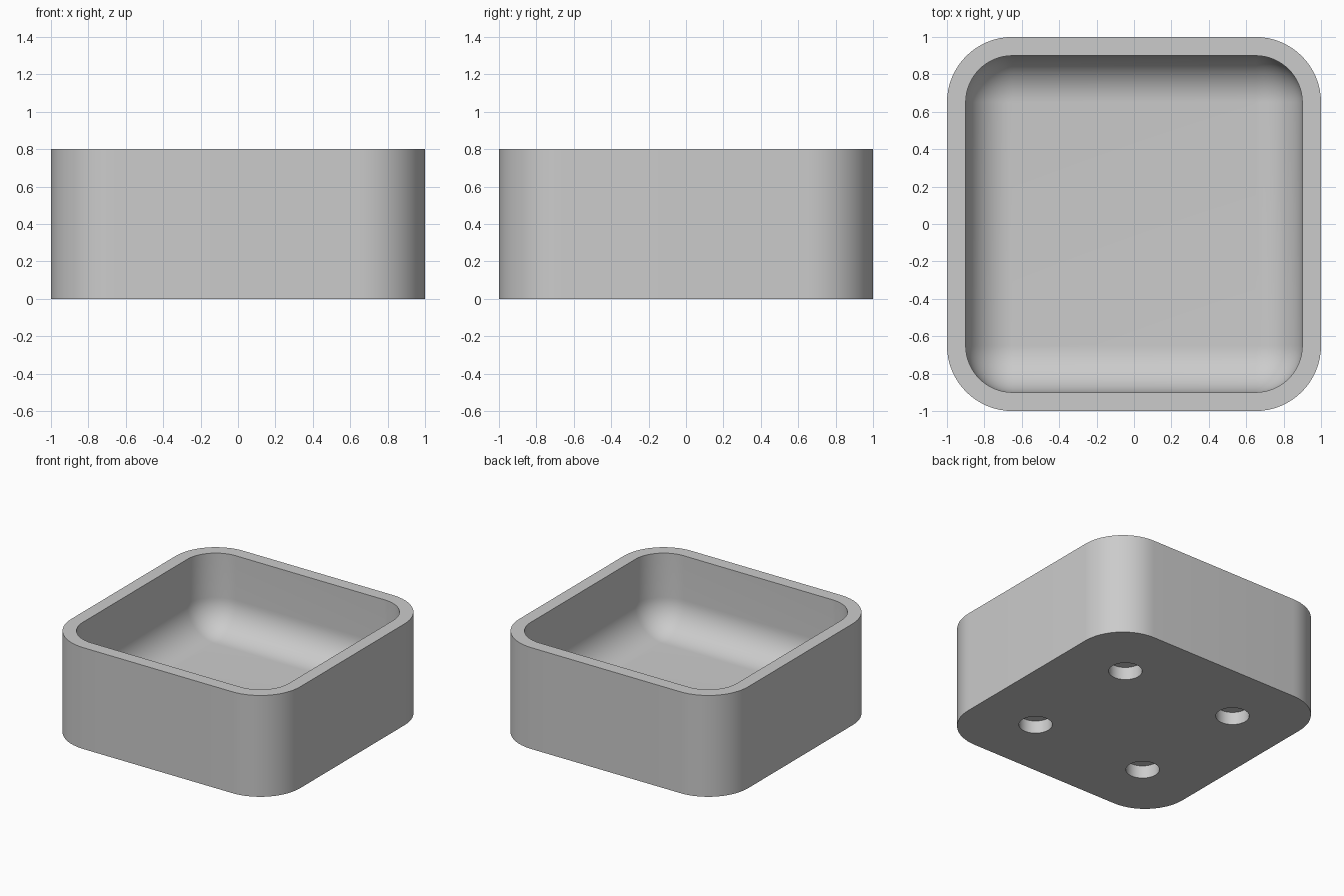
import bpy, bmesh
from math import sin, cos, pi, radians

cube = bpy.data.objects.get("Cube")
if cube:
    bpy.data.objects.remove(cube, do_unlink=True)

HEIGHT, FLOOR = 0.8, 0.2
CORNER = 0.65                  # corner arc centres at +-CORNER
R_OUT, R_IN = 0.35, 0.25       # outer and inner corner radii
SEGS = 16

grey = bpy.data.materials.new("light_grey")
grey.use_nodes = True
colour = (0.6, 0.6, 0.6, 1)
grey.diffuse_color = colour
grey.node_tree.nodes["Principled BSDF"].inputs["Base Color"].default_value = colour


def rounded_ring(bm, radius, z):
    """Closed loop of vertices around a rounded square."""
    ring = []
    for q, (sx, sy) in enumerate([(1, 1), (-1, 1), (-1, -1), (1, -1)]):
        for i in range(SEGS + 1):
            a = (q + i / SEGS) * pi / 2
            ring.append(bm.verts.new((sx * CORNER + radius * cos(a),
                                      sy * CORNER + radius * sin(a), z)))
    return ring


# Tray profile: outer wall, rim, inner wall, rounded bottom edge
profile = [(R_OUT, 0), (R_OUT, HEIGHT), (R_IN, HEIGHT)]
for i in range(SEGS + 1):
    a = i / SEGS * pi / 2
    profile.append((R_IN * cos(a), FLOOR + R_IN * (1 - sin(a))))

bm = bmesh.new()
rings = [rounded_ring(bm, r, z) for r, z in profile]
n = len(rings[0])
for low, high in zip(rings, rings[1:]):
    for i in range(n):
        j = (i + 1) % n
        bm.faces.new((low[i], low[j], high[j], high[i]))
bm.faces.new(rings[0][::-1])   # underside
bm.faces.new(rings[-1])        # bowl floor
bmesh.ops.remove_doubles(bm, verts=bm.verts, dist=0.0001)
bmesh.ops.recalc_face_normals(bm, faces=bm.faces)
mesh = bpy.data.meshes.new("tray")
bm.to_mesh(mesh)
bm.free()
mesh.materials.append(grey)
tray = bpy.data.objects.new("tray", mesh)
bpy.context.collection.objects.link(tray)

# Four blind holes in the underside
bm = bmesh.new()
for sx in (-1, 1):
    for sy in (-1, 1):
        made = bmesh.ops.create_cone(bm, cap_ends=True, segments=48,
                                     radius1=0.12, radius2=0.12, depth=0.2)
        bmesh.ops.translate(bm, verts=made["verts"], vec=(sx * 0.5, sy * 0.5, 0))
hole_mesh = bpy.data.meshes.new("hole_cutter")
bm.to_mesh(hole_mesh)
bm.free()
hole_mesh.materials.append(grey)
cutter = bpy.data.objects.new("hole_cutter", hole_mesh)
cutter.hide_render = True
bpy.context.collection.objects.link(cutter)

cut = tray.modifiers.new("holes", "BOOLEAN")
cut.operation = "DIFFERENCE"
cut.solver = "EXACT"
cut.object = cutter
for ob in bpy.context.selected_objects:
    ob.select_set(False)
bpy.context.view_layer.objects.active = tray
tray.select_set(True)
bpy.ops.object.modifier_apply(modifier=cut.name)
bpy.data.objects.remove(cutter, do_unlink=True)
bpy.ops.object.shade_smooth_by_angle(angle=radians(30))
